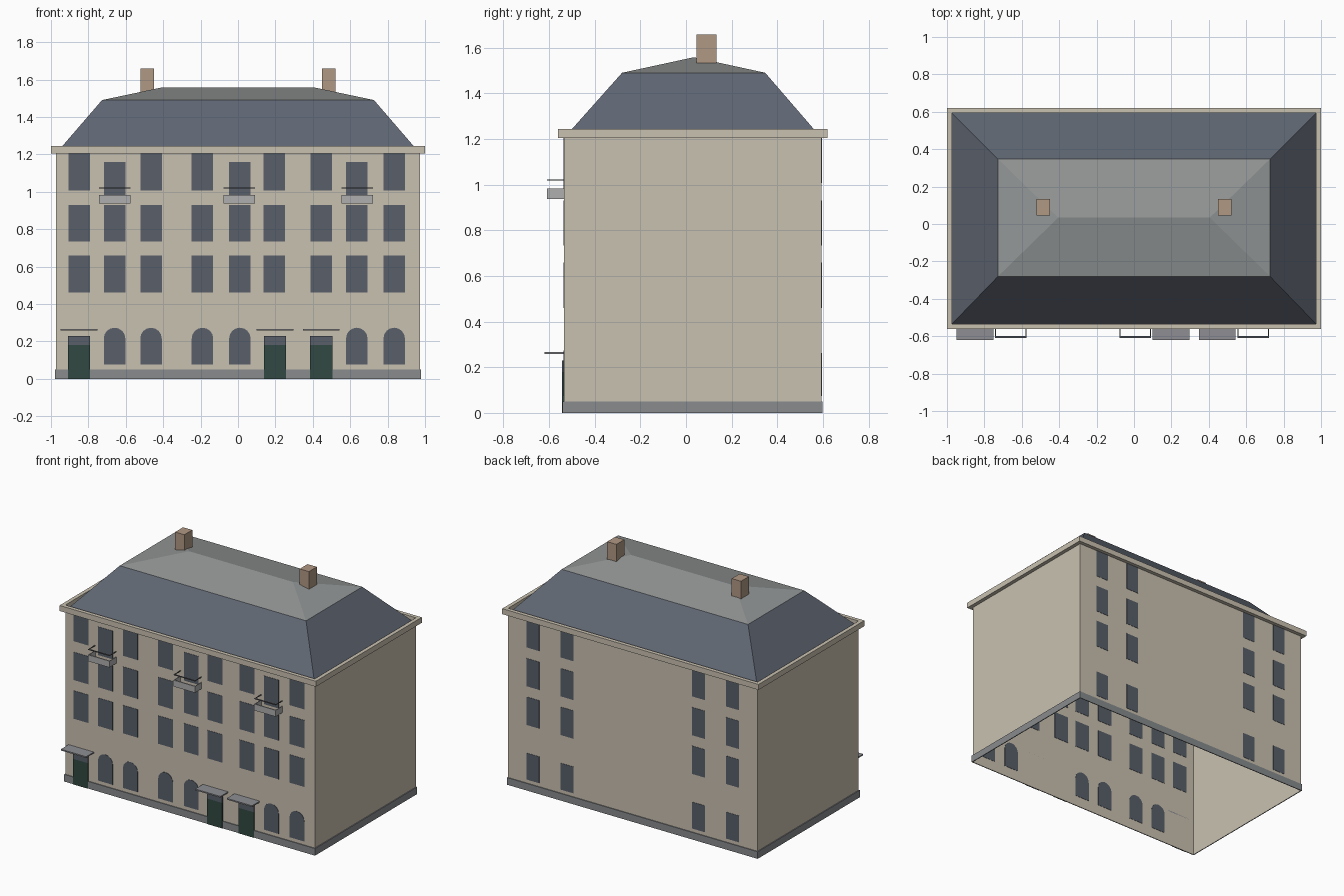
import bpy, bmesh, math

cube = bpy.data.objects.get("Cube")
if cube:
    bpy.data.objects.remove(cube, do_unlink=True)


def material(name, *rgb):
    """Flat material from 8-bit screen colour, stored as linear values."""
    lin = [(c / 255 / 12.92) if c < 11 else ((c / 255 + 0.055) / 1.055) ** 2.4 for c in rgb]
    m = bpy.data.materials.new(name)
    m.use_nodes = True
    m.diffuse_color = (*lin, 1)
    m.node_tree.nodes["Principled BSDF"].inputs["Base Color"].default_value = (*lin, 1)
    return m


PLASTER = material("cream plaster", 201, 193, 177)
SLATE = material("blue slate", 96, 103, 115)
METAL = material("grey roof metal", 147, 150, 150)
STONE = material("plinth stone", 136, 139, 141)
GLASS = material("dark glass", 88, 95, 106)
DOOR = material("dark green paint", 50, 72, 66)
BRICK = material("chimney brick", 176, 152, 132)
CONCRETE = material("pale concrete", 175, 175, 175)
CANOPY = material("canopy grey", 142, 143, 148)
RAIL = material("rail iron", 92, 93, 98)


def finish(name, bm, mat):
    mesh = bpy.data.meshes.new(name)
    bm.to_mesh(mesh)
    bm.free()
    mesh.materials.append(mat)
    ob = bpy.data.objects.new(name, mesh)
    bpy.context.collection.objects.link(ob)
    return ob


def loft(name, mat, loops, closed=False):
    """Join rectangular loops (half width, y front, y back, z) with quads."""
    bm = bmesh.new()
    rows = [[bm.verts.new((x, y, z)) for x, y in ((-h, f), (h, f), (h, b), (-h, b))]
            for h, f, b, z in loops]
    if closed:
        rows.append(rows[0])
    for lo, hi in zip(rows, rows[1:]):
        for i in range(4):
            j = (i + 1) % 4
            bm.faces.new((lo[i], lo[j], hi[j], hi[i]))
    bmesh.ops.remove_doubles(bm, verts=bm.verts, dist=1e-5)
    return finish(name, bm, mat)


def add_prism(bm, outline, y0, y1):
    """Extrude an x-z outline from y0 to y1."""
    face = bm.faces.new([bm.verts.new((x, y0, z)) for x, z in outline])
    out = bmesh.ops.extrude_face_region(bm, geom=[face])
    moved = [v for v in out["geom"] if isinstance(v, bmesh.types.BMVert)]
    bmesh.ops.translate(bm, verts=moved, vec=(0, y1 - y0, 0))


def rect(cx, w, z0, z1):
    return [(cx - w / 2, z0), (cx + w / 2, z0), (cx + w / 2, z1), (cx - w / 2, z1)]


def arch(cx, w, z0, z1):
    r = w / 2
    top = [(cx + r * math.cos(math.pi * i / 8), z1 - r + r * math.sin(math.pi * i / 8))
           for i in range(9)]
    return [(cx - r, z0), (cx + r, z0)] + top


def prisms(name, mat, items):
    """items: (outline, y0, y1)"""
    bm = bmesh.new()
    for outline, y0, y1 in items:
        add_prism(bm, outline, y0, y1)
    bmesh.ops.recalc_face_normals(bm, faces=bm.faces)
    return finish(name, bm, mat)


# Main dimensions
HALF, FRONT, BACK = 0.973, -0.534, 0.593
WALL_TOP, EAVE_TOP, BREAK = 1.205, 1.244, 1.49
PANE = 0.002
FLOORS = [(0.46, 0.658), (0.733, 0.93), (1.007, WALL_TOP)]
COLUMNS = [-0.85, -0.66, -0.465, -0.19, 0.01, 0.195, 0.445, 0.635, 0.835]
BALCONIES = [-0.66, 0.007, 0.637]
DOORS = [-0.85, 0.198, 0.445]

# Hollow walls, open underneath
loft("walls", PLASTER, [(HALF, FRONT, BACK, 0), (HALF, FRONT, BACK, WALL_TOP)])

# Plinth band around the foot of the walls
p = 0.006
loft("plinth", STONE, [(HALF, FRONT, BACK, 0), (HALF + p, FRONT - p, BACK + p, 0),
                       (HALF + p, FRONT - p, BACK + p, 0.05), (HALF, FRONT, BACK, 0.05)])

# Projecting cornice
e = 0.027
loft("cornice", PLASTER, [(HALF, FRONT, BACK, WALL_TOP),
                          (HALF + e, FRONT - e, BACK + e, WALL_TOP),
                          (HALF + e, FRONT - e, BACK + e, EAVE_TOP),
                          (HALF, FRONT, BACK, EAVE_TOP)], closed=True)

# Steep lower roof and shallow hipped upper roof
loft("lower_roof", SLATE, [(HALF, FRONT, BACK, WALL_TOP), (0.727, -0.28, 0.347, BREAK)])
loft("upper_roof", METAL, [(0.727, -0.28, 0.347, BREAK), (0.405, 0.034, 0.034, 1.558)])

# Chimneys
for side, label in ((-1, "right"), (1, "left")):
    prisms("chimney_" + label, BRICK, [(rect(side * 0.486, 0.072, 1.53, 1.658), 0.045, 0.133)])

# Front windows: three upper storeys, taller-set openings behind balconies
front = []
for i, cx in enumerate(COLUMNS):
    for level, (z0, z1) in enumerate(FLOORS):
        if level == 2 and i % 3 == 1:
            z0, z1 = 0.96, 1.16
        front.append((rect(cx, 0.115, z0, z1), FRONT - PANE, FRONT + PANE))
prisms("front_windows", GLASS, front)

# Arched ground floor windows where there is no door
arched = [cx for cx in COLUMNS if all(abs(cx - d) > 0.05 for d in DOORS)]
prisms("arched_windows", GLASS,
       [(arch(cx, 0.115, 0.075, 0.273), FRONT - PANE, FRONT + PANE) for cx in arched])

# Back windows
prisms("back_windows", GLASS,
       [(rect(s * cx, 0.1, z0, z1), BACK - PANE, BACK + PANE)
        for s in (-1, 1) for cx in (0.513, 0.779)
        for z0, z1 in [(0.075, 0.262)] + FLOORS])

# Doors with transom lights and flat canopies
prisms("doors", DOOR, [(rect(d, 0.118, 0, 0.18), FRONT - 0.009, FRONT - 0.001) for d in DOORS])
prisms("transoms", GLASS,
       [(rect(d, 0.118, 0.18, 0.23), FRONT - 0.009, FRONT - 0.001) for d in DOORS])
prisms("canopies", CANOPY, [(rect(d, 0.197, 0.257, 0.266), -0.62, FRONT) for d in DOORS])


def u_shape(cx, z0, z1, t_front, t_side, w=0.168, y=-0.61):
    """Front strip and two side strips."""
    parts = [(rect(cx, w, z0, z1), y, y + t_front)]
    for s in (-1, 1):
        parts.append((rect(cx + s * (w - t_side) / 2, t_side, z0, z1), y + t_front, FRONT))
    return parts


# Balcony parapets and the thin handrails above them
for cx, label in zip(BALCONIES, ("right", "middle", "left")):
    prisms("balcony_" + label, CONCRETE, u_shape(cx, 0.938, 0.983, 0.008, 0.004))
    prisms("handrail_" + label, RAIL, u_shape(cx, 1.018, 1.022, 0.01, 0.005))
